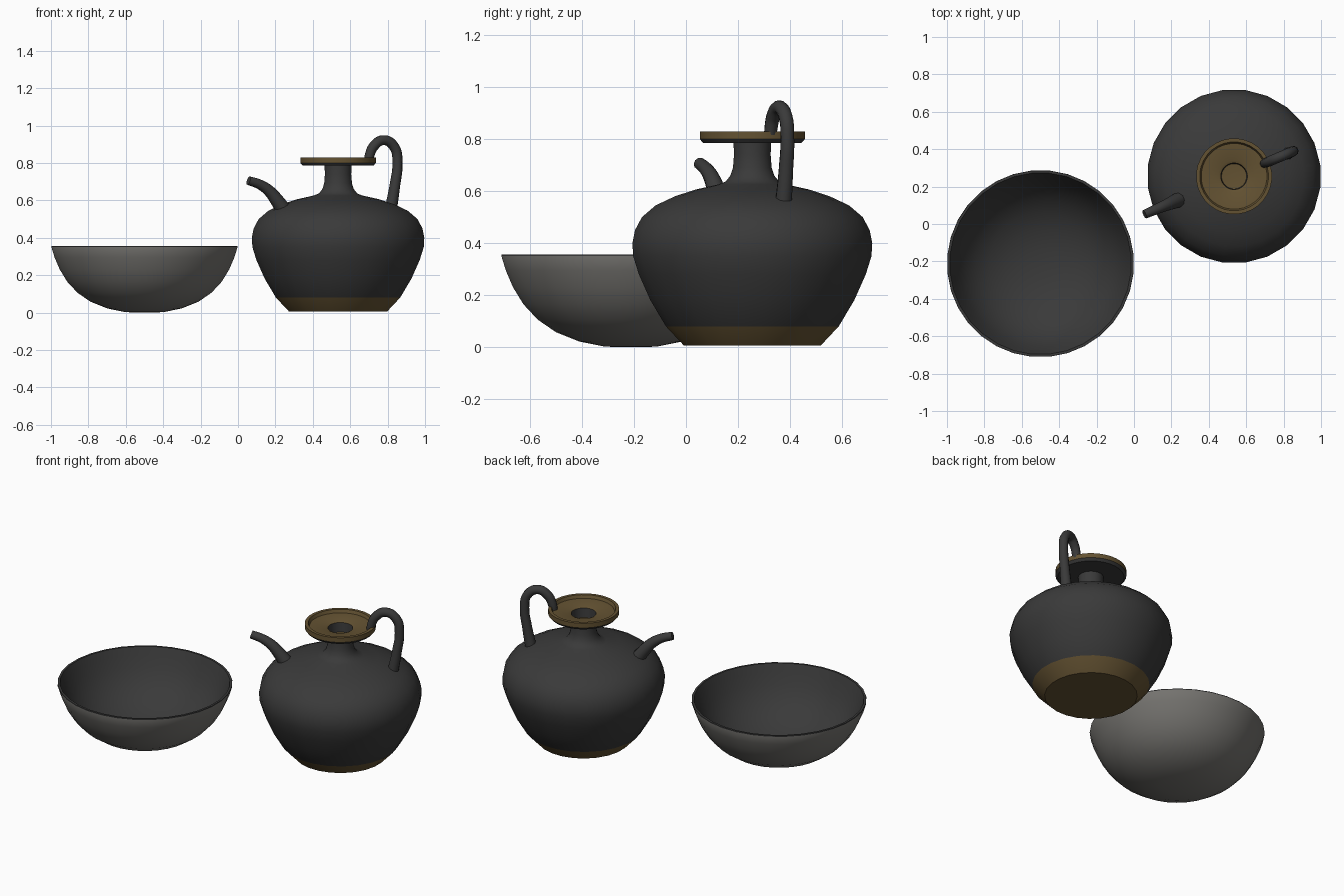
import bpy, bmesh, math
from mathutils import Vector

cube = bpy.data.objects.get("Cube")
if cube:
    bpy.data.objects.remove(cube, do_unlink=True)


def material(name, rgb):
    m = bpy.data.materials.new(name)
    m.use_nodes = True
    m.diffuse_color = (*rgb, 1)
    bsdf = m.node_tree.nodes["Principled BSDF"]
    bsdf.inputs["Base Color"].default_value = (*rgb, 1)
    bsdf.inputs["Roughness"].default_value = 0.8
    return m


dark = material("charcoal glaze", (0.042, 0.042, 0.042))
gold = material("bronze brown", (0.127, 0.085, 0.032))
grey = material("stone grey", (0.175, 0.17, 0.158))

JUG = Vector((0.535, 0.255, 0))
BOWL = Vector((-0.5, -0.212, 0))
TURN = math.radians(23)      # direction of the handle and spout


def smooth(obj, angle=40):
    bpy.ops.object.select_all(action="DESELECT")
    obj.select_set(True)
    bpy.context.view_layer.objects.active = obj
    bpy.ops.object.shade_smooth_by_angle(angle=math.radians(angle))


def lathe(name, profile, centre, sides, mats, rule):
    """Spin (radius, z) points; rule(step) picks the material of each band."""
    bm = bmesh.new()
    rings = []
    for r, z in profile:
        if r == 0:
            rings.append([bm.verts.new((0, 0, z))] * sides)
            continue
        ring = []
        for i in range(sides):
            a = math.tau * (i + 0.5) / sides
            ring.append(bm.verts.new((r * math.cos(a), r * math.sin(a), z)))
        rings.append(ring)
    for s in range(len(rings) - 1):
        lo, hi = rings[s], rings[s + 1]
        for i in range(sides):
            j = (i + 1) % sides
            corners = list(dict.fromkeys((lo[i], lo[j], hi[j], hi[i])))
            bm.faces.new(corners).material_index = rule(s)
    bmesh.ops.recalc_face_normals(bm, faces=bm.faces)
    me = bpy.data.meshes.new(name)
    bm.to_mesh(me)
    bm.free()
    for m in mats:
        me.materials.append(m)
    obj = bpy.data.objects.new(name, me)
    obj.location = centre
    bpy.context.collection.objects.link(obj)
    smooth(obj)
    return obj


def tube(name, path, radius):
    """Round tube through (distance, z, scale) points in the handle plane."""
    cu = bpy.data.curves.new(name + " path", "CURVE")
    cu.dimensions = "3D"
    cu.bevel_depth = radius
    cu.bevel_resolution = 3
    cu.resolution_u = 5
    cu.use_fill_caps = True
    sp = cu.splines.new("BEZIER")
    sp.bezier_points.add(len(path) - 1)
    for p, (d, z, scale) in zip(sp.bezier_points, path):
        p.co = (d, 0, z)
        p.radius = scale
        p.handle_left_type = p.handle_right_type = "AUTO"
    helper = bpy.data.objects.new(name + " path", cu)
    bpy.context.collection.objects.link(helper)
    bpy.context.view_layer.update()
    deps = bpy.context.evaluated_depsgraph_get()
    me = bpy.data.meshes.new_from_object(helper.evaluated_get(deps))
    bpy.data.objects.remove(helper, do_unlink=True)
    me.materials.clear()
    me.materials.append(dark)
    obj = bpy.data.objects.new(name, me)
    obj.location = JUG
    obj.rotation_euler.z = TURN
    bpy.context.collection.objects.link(obj)
    smooth(obj)
    return obj


# Bowl: grey outside, dark rim and inside
outer = [(0, 0), (0.1, 0.002), (0.2, 0.022), (0.29, 0.058), (0.36, 0.106),
         (0.415, 0.165), (0.455, 0.23), (0.483, 0.295), (0.5, 0.35)]
inner = [(r - 0.016, z + 0.014) for r, z in reversed(outer[1:-1])]
lathe("bowl", outer + [(0.499, 0.356), (0.486, 0.356)] + inner + [(0, 0.014)],
      BOWL, 32, [grey, dark], lambda s: int(s >= len(outer) - 1))

# Jug body with bronze foot
lathe("jug_body",
      [(0, 0.006), (0.265, 0.006), (0.335, 0.08), (0.395, 0.18), (0.44, 0.28),
       (0.462, 0.35), (0.465, 0.4), (0.455, 0.45), (0.428, 0.5),
       (0.375, 0.545), (0.3, 0.58), (0.22, 0.606), (0.13, 0.626),
       (0.103, 0.637), (0.085, 0.66), (0.075, 0.69), (0.071, 0.74),
       (0.073, 0.788)],
      JUG, 24, [dark, gold], lambda s: int(s < 2))

# Mouth dish: dark underside, bronze side and floor, dark throat
lathe("mouth_dish",
      [(0.071, 0.785), (0.19, 0.785), (0.203, 0.8), (0.203, 0.829),
       (0.184, 0.829), (0.176, 0.81), (0.085, 0.804), (0.071, 0.798),
       (0.067, 0.74), (0, 0.735)],
      JUG, 32, [dark, gold], lambda s: int(s >= 2 and s != 7))

# Handle and spout
tube("handle",
     [(0.308, 0.56, 1.2), (0.33, 0.68, 1.05), (0.345, 0.8, 1), (0.327, 0.885, 1),
      (0.265, 0.922, 1), (0.208, 0.89, 1), (0.183, 0.84, 0.95), (0.176, 0.8, 0.9)],
     0.027)
tube("spout",
     [(-0.31, 0.54, 1.5), (-0.355, 0.6, 1.3), (-0.4, 0.65, 1.1),
      (-0.455, 0.685, 0.95), (-0.52, 0.706, 0.85)],
     0.028)
